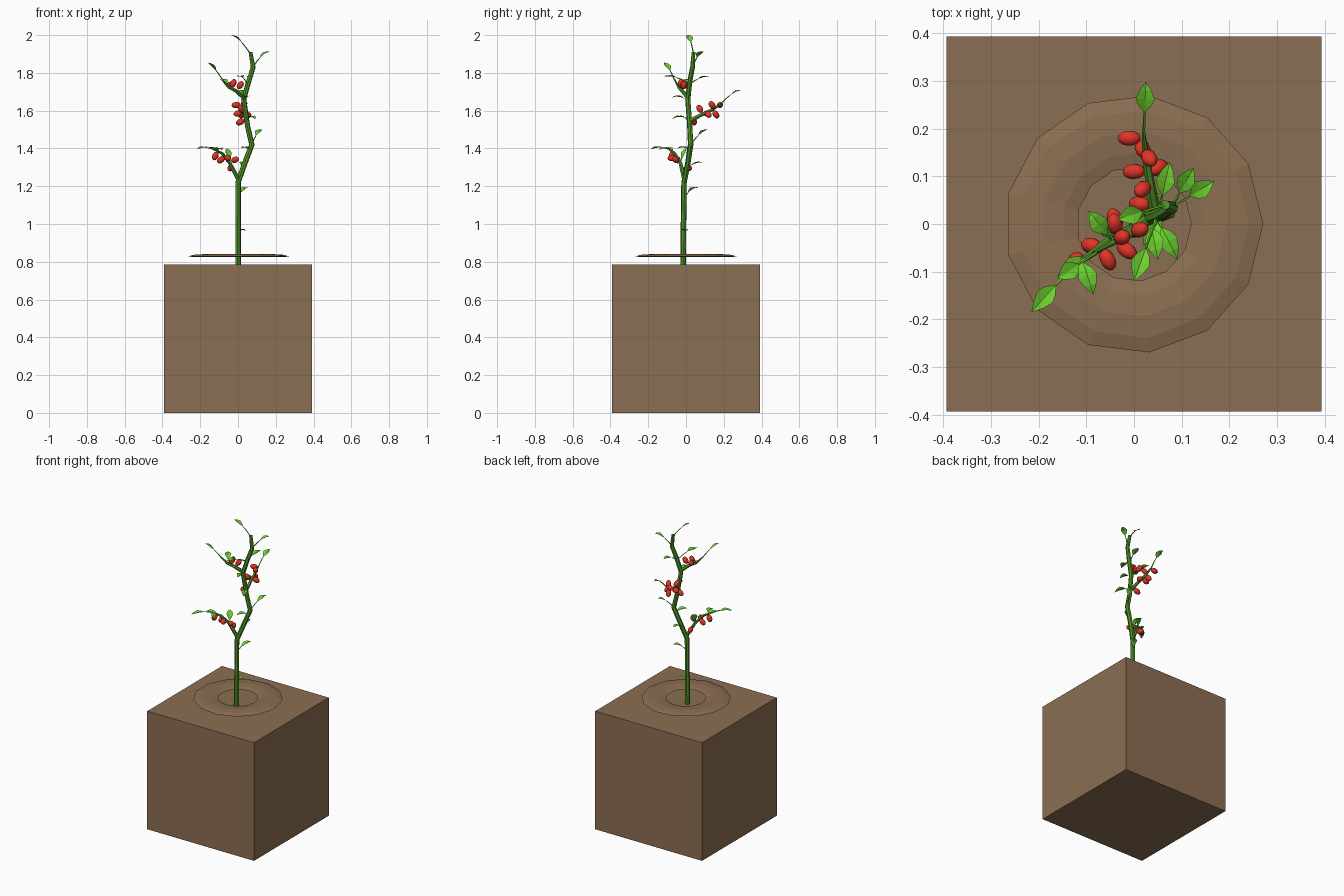
import bpy, bmesh, math
from mathutils import Vector, Matrix

if "Cube" in bpy.data.objects:
    bpy.data.objects.remove(bpy.data.objects["Cube"])


def material(name, rgb):
    m = bpy.data.materials.new(name)
    m.diffuse_color = (*rgb, 1)
    m.use_nodes = True
    m.node_tree.nodes["Principled BSDF"].inputs["Base Color"].default_value = m.diffuse_color
    return m


SOIL = material("soil", (0.26, 0.156, 0.084))
BARK = material("stem_green", (0.08, 0.30, 0.02))
LEAF = material("leaf_green", (0.16, 0.66, 0.03))
RED = material("fruit_red", (0.75, 0.035, 0.02))


def finish(bm, name, mat):
    me = bpy.data.meshes.new(name)
    bm.to_mesh(me)
    bm.free()
    me.materials.append(mat)
    ob = bpy.data.objects.new(name, me)
    bpy.context.collection.objects.link(ob)
    return ob


def tube(bm, pts, radii, sides):
    """Tapered tube along a list of points, capped at both ends."""
    pts = [Vector(p) for p in pts]
    rings = []
    for i, p in enumerate(pts):
        t = (pts[min(i + 1, len(pts) - 1)] - pts[max(i - 1, 0)]).normalized()
        a = t.cross(Vector((0.31, 0.95, 0.05))).normalized()
        b = t.cross(a)
        rings.append([bm.verts.new(p + radii[i] * (a * math.cos(k * math.tau / sides)
                      + b * math.sin(k * math.tau / sides))) for k in range(sides)])
    for r, s in zip(rings, rings[1:]):
        for k in range(sides):
            n = (k + 1) % sides
            bm.faces.new((r[k], r[n], s[n], s[k]))
    bm.faces.new(rings[0][::-1])
    bm.faces.new(rings[-1])


def leaf(name, base, tip, arch=0.02, blade=0.08):
    """Thin stalk followed by a folded, pointed blade along an arched path."""
    base, tip = Vector(base), Vector(tip)
    mid = (base + tip) / 2 + Vector((0, 0, arch))

    def at(t):
        return base * (1 - t) ** 2 + mid * 2 * t * (1 - t) + tip * t * t
    start = max(0.12, 1 - blade / (tip - base).length)
    side = (tip - base).cross(Vector((0, 0, 1))).normalized()
    bm = bmesh.new()
    tube(bm, [at(start * k / 3) for k in range(4)], [0.004, 0.003, 0.003, 0.002], 4)
    rows = []
    for f, w in ((0, 0.002), (0.2, 0.014), (0.42, 0.02), (0.7, 0.013), (1, 0)):
        c = at(start + (1 - start) * f)
        lift = Vector((0, 0, w * 0.35))
        if w == 0:
            v = bm.verts.new(c)
            rows.append([v, v, v])
        else:
            rows.append([bm.verts.new(c + side * w + lift), bm.verts.new(c),
                         bm.verts.new(c - side * w + lift)])
    for r, s in zip(rows, rows[1:]):
        for k in (0, 1):
            quad = list(dict.fromkeys((r[k], r[k + 1], s[k + 1], s[k])))
            bm.faces.new(quad)
    finish(bm, name, LEAF)


def nearest(p, path):
    best = None
    for a, b in zip(path, path[1:]):
        a, b = Vector(a), Vector(b)
        d = b - a
        q = a + d * max(0, min(1, (p - a).dot(d) / d.length_squared))
        if best is None or (p - q).length < (p - best).length:
            best = q
    return best


# Soil block
bm = bmesh.new()
bmesh.ops.create_cube(bm, size=1, matrix=Matrix.Translation((0, 0, 0.3925))
                      @ Matrix.Diagonal((0.785, 0.785, 0.785, 1)))
finish(bm, "soil_block", SOIL)

# Flat 13-sided soil ring hovering over the block
bm = bmesh.new()
profile = [(0.12, 0.829), (0.15, 0.836), (0.195, 0.84), (0.24, 0.837), (0.271, 0.829),
           (0.24, 0.824), (0.15, 0.824)]
N = 13
rings = [[bm.verts.new((r * math.cos(i * math.tau / N), r * math.sin(i * math.tau / N), z))
          for r, z in profile] for i in range(N)]
for i in range(N):
    a, b = rings[i], rings[(i + 1) % N]
    for k in range(len(profile)):
        n = (k + 1) % len(profile)
        bm.faces.new((a[k], a[n], b[n], b[k]))
bmesh.ops.recalc_face_normals(bm, faces=bm.faces)
finish(bm, "soil_ring", SOIL)

# Main stem
bm = bmesh.new()
tube(bm, [(0, -0.015, 0.78), (0, -0.013, 1.0), (0, -0.01, 1.22), (0.035, 0.01, 1.32),
          (0.073, 0.025, 1.42), (0.05, 0.02, 1.52), (0.03, 0.01, 1.66), (0.055, 0.02, 1.75),
          (0.08, 0.035, 1.83), (0.066, 0.04, 1.91)],
     [0.015, 0.015, 0.015, 0.015, 0.015, 0.014, 0.014, 0.014, 0.013, 0.01], 7)
finish(bm, "main_stem", BARK)

# Side branches with the fruit centres that hang on each
branches = {
    "lower": ([(0, -0.01, 1.24), (-0.045, -0.03, 1.325), (-0.085, -0.06, 1.375),
               (-0.13, -0.09, 1.395)],
              [(-0.12, -0.075, 1.36), (-0.09, -0.045, 1.34), (-0.055, -0.075, 1.35),
               (-0.015, -0.055, 1.34), (-0.04, 0.01, 1.295)]),
    "back": ([(0.045, 0.02, 1.545), (0.035, 0.08, 1.578), (0.025, 0.14, 1.605),
              (0.02, 0.19, 1.64)],
             [(-0.01, 0.18, 1.63), (0.018, 0.158, 1.58), (0.032, 0.138, 1.63),
              (0, 0.11, 1.585), (0.05, 0.118, 1.58), (0.018, 0.073, 1.61),
              (0.012, 0.042, 1.54)]),
    "upper": ([(0.03, 0.01, 1.67), (-0.01, -0.02, 1.705), (-0.05, -0.04, 1.725),
               (-0.085, -0.06, 1.765)],
              [(-0.025, -0.028, 1.745), (0.012, -0.012, 1.735), (-0.04, 0.0, 1.735)]),
}
for name, (path, fruits) in branches.items():
    bm = bmesh.new()
    tube(bm, path, [0.012, 0.01, 0.008, 0.004], 6)
    finish(bm, name + "_branch", BARK)
    for i, c in enumerate(fruits):
        c = Vector(c)
        q = nearest(c, path)
        rot = (c - q).to_track_quat("Z", "Y").to_matrix().to_4x4()
        bm = bmesh.new()
        bmesh.ops.create_uvsphere(bm, u_segments=10, v_segments=7, radius=1,
                                  matrix=Matrix.Translation(c) @ rot
                                  @ Matrix.Diagonal((0.0165, 0.0165, 0.024, 1)))
        fruit = finish(bm, f"{name}_fruit_{i}", RED)
        fruit.data.shade_smooth()

# Leaves: base point, tip point, arch height
leaves = [
    ((0.066, 0.04, 1.90), (-0.035, 0.01, 2.0), 0.03),        # crown
    ((0.08, 0.035, 1.83), (0.168, 0.09, 1.912), 0.035),
    ((0.05, 0.02, 1.74), (0.075, 0.13, 1.78), 0.025),
    ((0.05, 0.02, 1.74), (0.0, -0.12, 1.78), 0.03),
    ((0.033, 0.012, 1.65), (0.05, -0.075, 1.67), 0.025),
    ((0.045, 0.018, 1.55), (0.092, -0.075, 1.555), 0.03),
    ((0.073, 0.025, 1.42), (0.125, 0.118, 1.50), 0.03),
    ((0.06, 0.02, 1.39), (0.02, -0.045, 1.40), 0.02),
    ((0.02, 0.005, 1.29), (0.03, 0.09, 1.325), 0.025),
    ((0, -0.01, 1.14), (0.052, 0.065, 1.192), 0.03),
    ((0, -0.014, 0.96), (0.04, 0.005, 0.965), 0.01),
    ((-0.13, -0.09, 1.395), (-0.215, -0.185, 1.395), 0.02),  # lower branch
    ((-0.11, -0.07, 1.385), (-0.085, -0.148, 1.39), 0.025),
    ((-0.07, -0.05, 1.36), (-0.16, -0.11, 1.405), 0.02),
    ((-0.04, -0.03, 1.32), (-0.06, 0.0, 1.40), 0.02),
    ((0.02, 0.185, 1.635), (0.025, 0.298, 1.71), 0.03),      # back branch
    ((-0.08, -0.06, 1.76), (-0.16, -0.115, 1.855), 0.02),    # upper branch
    ((-0.045, -0.037, 1.722), (-0.095, 0.028, 1.765), 0.025),
]
for i, (b, t, h) in enumerate(leaves):
    leaf(f"leaf_{i}", b, t, h, 0.075 if (Vector(t) - Vector(b)).length > 0.1 else 0.07)
